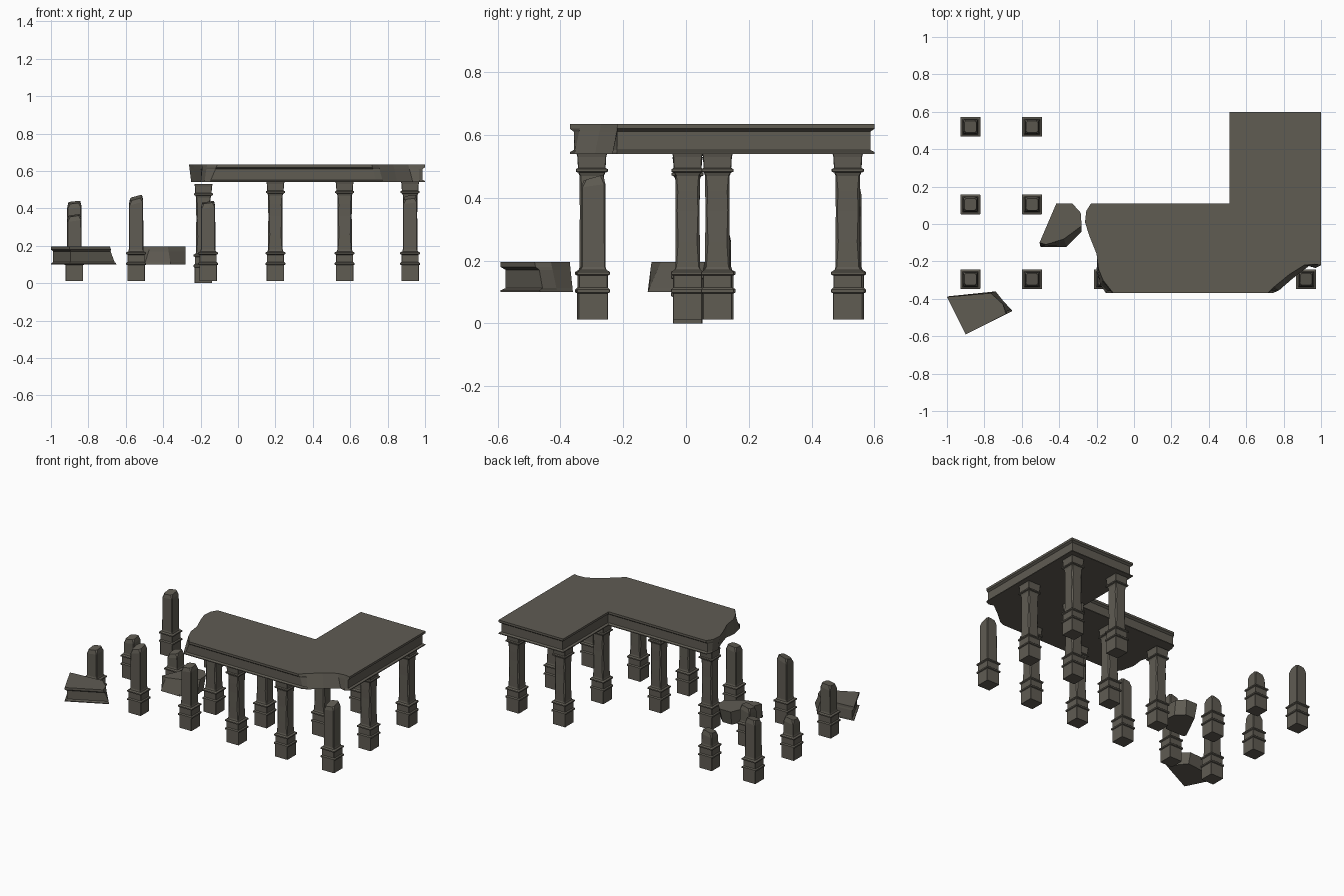
import bpy, bmesh, random
from mathutils import Vector

random.seed(4)
stone = bpy.data.materials.new("weathered dark stone")
stone.diffuse_color = (0.115, 0.106, 0.086, 1)


def loft(name, rings):
    """Closed solid from a stack of equal-length point rings."""
    bm = bmesh.new()
    rows = [[bm.verts.new(p) for p in ring] for ring in rings]
    n = len(rows[0])
    for a, b in zip(rows, rows[1:]):
        for i in range(n):
            j = (i + 1) % n
            bm.faces.new((a[i], a[j], b[j], b[i]))
    bm.faces.new(rows[0][::-1])
    bm.faces.new(rows[-1])
    bmesh.ops.recalc_face_normals(bm, faces=bm.faces[:])
    me = bpy.data.meshes.new(name)
    bm.to_mesh(me)
    bm.free()
    me.materials.append(stone)
    ob = bpy.data.objects.new(name, me)
    bpy.context.collection.objects.link(ob)
    return ob


def square(x, y, z, h, c=0.0):
    """Square ring with slightly worn corners."""
    k = h - max(c, 0.002)
    pts = [(-k, -h), (k, -h), (h, -k), (h, k), (k, h), (-k, h), (-h, k), (-h, -k)]
    return [Vector((x + px, y + py, z)) for px, py in pts]


# Plinth and lower beads: (height, half width, corner wear)
BASE = [(0.012, 0.047, 0), (0.096, 0.047, 0), (0.099, 0.053, 0), (0.108, 0.053, 0),
        (0.114, 0.046, 0), (0.152, 0.046, 0), (0.156, 0.053, 0), (0.164, 0.053, 0),
        (0.170, 0.042, 0), (0.180, 0.039, 0.004)]
# Capital under the beam
CAPITAL = [(0.470, 0.039, 0.004), (0.480, 0.043, 0), (0.483, 0.051, 0), (0.491, 0.051, 0),
           (0.495, 0.044, 0), (0.530, 0.046, 0), (0.542, 0.049, 0)]


def full_column(name, x, y, drop=0.0):
    worn = [(0.26, 0.039, 0.009), (0.36, 0.038, 0.005), (0.42, 0.039, 0.008)]
    loft(name, [square(x, y, z - drop, h, c) for z, h, c in BASE + worn + CAPITAL])


def broken_column(name, x, y, top):
    rings = [square(x, y, z, h, c) for z, h, c in BASE]
    sx, sy = random.uniform(0.1, 0.3), random.uniform(0.1, 0.3)
    # Sloping fracture with a chipped rim
    for z, h, c in ((top - 0.035, 0.038, 0.004), (top - 0.008, 0.032, 0.01)):
        ring = square(x, y, z, h, c)
        for p in ring:
            p.z += sx * (p.x - x) + sy * (p.y - y) * (1 if z > top - 0.02 else 0.5)
        rings.append(ring)
    loft(name, rings)


def entablature(name, pts, z0, z1):
    """pts: top x, y, bottom x, y, moulding inset direction x, y."""
    levels = [(0, 0), (0.06, 0), (0.13, 1), (0.74, 1), (0.79, 0.5), (0.84, 0), (1, 0)]
    rings = []
    for t, inset in levels:
        rings.append([Vector((bx + (tx - bx) * t + mx * inset * 0.013,
                              by + (ty - by) * t + my * inset * 0.013,
                              z0 + (z1 - z0) * t)) for tx, ty, bx, by, mx, my in pts])
    return loft(name, rings)


# Standing L-shaped roof slab with two broken corners
entablature("roof_slab", [
    (0.51, 0.60, 0.51, 0.60, 1, -1), (1.0, 0.60, 1.0, 0.60, -1, -1),
    (1.0, -0.22, 1.0, -0.22, -1, 0), (0.965, -0.215, 0.97, -0.235, 0, 0),
    (0.91, -0.22, 0.935, -0.225, 0, 0), (0.83, -0.27, 0.85, -0.29, 0, 0),
    (0.75, -0.335, 0.775, -0.355, 0, 0), (0.715, -0.37, 0.74, -0.37, 0, 1),
    (-0.11, -0.37, -0.15, -0.37, 0, 1), (-0.165, -0.30, -0.18, -0.325, 0, 0),
    (-0.19, -0.24, -0.20, -0.24, 0, 0), (-0.20, -0.16, -0.19, -0.16, 0, 0),
    (-0.24, -0.06, -0.22, -0.06, 0, 0), (-0.262, 0.01, -0.25, 0.01, 0, 0),
    (-0.255, 0.07, -0.245, 0.07, 0, 0), (-0.23, 0.11, -0.23, 0.11, 0, -1),
    (0.51, 0.11, 0.51, 0.11, 1, -1)], 0.54, 0.635)

# Fallen corner block, moulded on its two original sides
entablature("fallen_corner_block", [
    (-1.0, -0.39, -1.0, -0.39, 0.9, 0.3), (-0.90, -0.59, -0.90, -0.59, 0.4, 1.2),
    (-0.685, -0.482, -0.65, -0.465, -0.4, 0.8), (-0.70, -0.43, -0.70, -0.41, 0, 0),
    (-0.765, -0.37, -0.74, -0.36, 0, 0)], 0.10, 0.195)

# Fallen rubble block, rough on all sides
entablature("fallen_rubble_block", [
    (-0.415, 0.11, -0.41, 0.09, 0, 0), (-0.33, 0.11, -0.34, 0.09, 0, 0),
    (-0.285, 0.06, -0.29, 0.04, 0, 0), (-0.28, -0.01, -0.28, -0.04, 0, 0),
    (-0.375, -0.08, -0.36, -0.122, 0, 0), (-0.47, -0.11, -0.50, -0.122, 0, 0),
    (-0.505, -0.10, -0.505, -0.10, 0, 0)], 0.10, 0.195)

# Whole columns carrying the slab
for i, (x, y) in enumerate([(0.2, -0.3), (0.57, -0.3), (0.2, 0.005), (0.57, 0.1),
                            (0.92, 0.1), (0.57, 0.515), (0.92, 0.515)]):
    full_column(f"full_column_{i + 1}", x, y)
full_column("sunken_column", -0.185, 0.005, 0.012)

# Broken columns
for i, (x, y, top) in enumerate([(-0.875, -0.295, 0.37), (-0.875, 0.105, 0.29),
                                 (-0.875, 0.52, 0.44), (-0.545, -0.295, 0.465),
                                 (-0.545, 0.105, 0.28), (-0.545, 0.52, 0.27),
                                 (-0.16, -0.295, 0.44), (0.92, -0.295, 0.468)]):
    broken_column(f"broken_column_{i + 1}", x, y, top)
